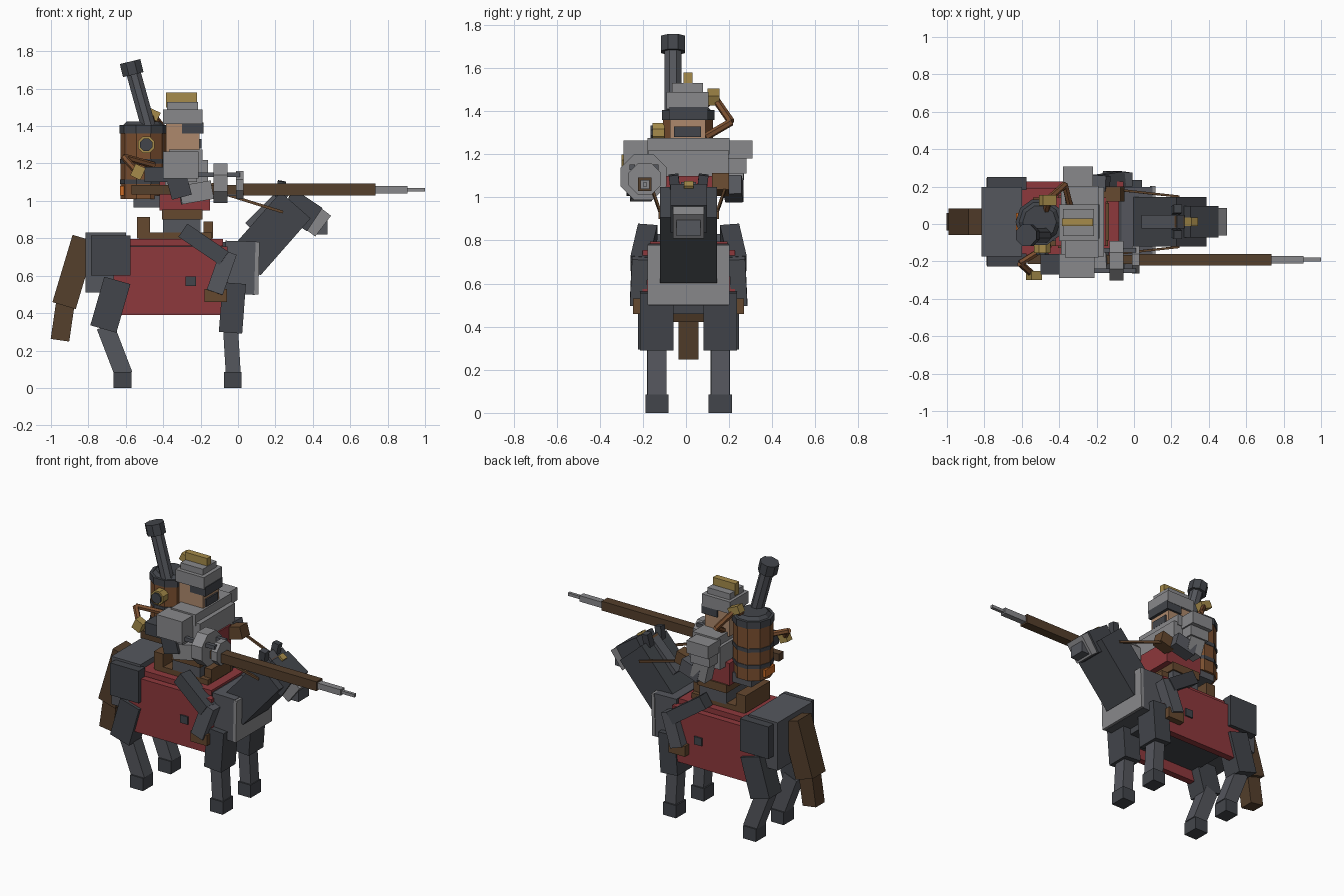
import bpy, bmesh, math
from mathutils import Vector, Matrix

if "Cube" in bpy.data.objects:
    bpy.data.objects.remove(bpy.data.objects["Cube"])

C = 0.012  # y of the mount's centre line
COL = {'dark': (.055, .06, .07), 'slate': (.09, .095, .11), 'grey': (.25, .25, .26),
       'red': (.27, .04, .045), 'brown': (.09, .05, .025), 'leather': (.13, .065, .028),
       'copper': (.2, .08, .03), 'gold': (.38, .26, .07), 'skin': (.42, .25, .15), 'ember': (.6, .15, .02)}
MATS = {}
for k, c in COL.items():
    MATS[k] = bpy.data.materials.new(k)
    MATS[k].diffuse_color = (*c, 1)


def finish(name, bm, col):
    me = bpy.data.meshes.new(name)
    bm.to_mesh(me)
    bm.free()
    me.materials.append(MATS[col])
    ob = bpy.data.objects.new(name, me)
    bpy.context.collection.objects.link(ob)
    return ob


def box(name, x, y, z, col, tilt=0):
    """Box from (min, max) ranges, tilted about its own y axis in degrees."""
    bm = bmesh.new()
    size = (x[1] - x[0], y[1] - y[0], z[1] - z[0])
    mid = Vector((sum(x) / 2, sum(y) / 2, sum(z) / 2))
    bmesh.ops.create_cube(bm, size=1, matrix=Matrix.Translation(mid)
                          @ Matrix.Rotation(math.radians(tilt), 4, 'Y') @ Matrix.Diagonal((*size, 1)))
    return finish(name, bm, col)


def frame(p, q):
    p, q = Vector(p), Vector(q)
    zax = (q - p).normalized()
    ref = Vector((0, 1, 0)) if abs(zax.y) < .95 else Vector((1, 0, 0))
    xax = ref.cross(zax).normalized()
    m = Matrix((xax, zax.cross(xax), zax)).transposed().to_4x4()
    return Matrix.Translation((p + q) / 2) @ m, (q - p).length


def bar(name, p, q, w, d, col):
    """Square bar from p to q, w wide in side view and d deep in y."""
    m, l = frame(p, q)
    bm = bmesh.new()
    bmesh.ops.create_cube(bm, size=1, matrix=m @ Matrix.Diagonal((w, d, l, 1)))
    return finish(name, bm, col)


def rod(name, p, q, r, col, n=8, r2=None):
    m, l = frame(p, q)
    bm = bmesh.new()
    bmesh.ops.create_cone(bm, cap_ends=True, segments=n, radius1=r, radius2=r2 or r, depth=l,
                          matrix=m @ Matrix.Rotation(math.pi / n, 4, 'Z'))
    return finish(name, bm, col)


def mid(h):
    return (C - h, C + h)


# Horse trunk, blanket and chest plate
box('rump', (-.815, -.60), mid(.185), (.51, .83), 'slate')
box('belly', (-.62, -.02), mid(.17), (.46, .78), 'dark')
box('chest', (-.07, .095), mid(.185), (.5, .785), 'slate', 1.5)
box('chest_plate', (.09, .112), mid(.19), (.5, .78), 'grey', 1.5)
box('blanket_top', (-.64, -.08), mid(.18), (.76, .795), 'red')

# Paired horse parts and rider legs
for s, side in ((-1, 'right'), (1, 'left')):
    def Y(a, b):
        return tuple(sorted((C + s * a, C + s * b)))
    y = C + s * .147
    box('blanket_side_' + side, (-.665, -.055), Y(.17, .215), (.39, .755), 'red')
    bar('haunch_' + side, (-.72, C + s * .17, .315), (-.645, C + s * .17, .575), .145, .13, 'dark')
    bar('hind_shank_' + side, (-.71, y, .33), (-.61, y, .07), .095, .09, 'slate')
    box('hind_hoof_' + side, (-.665, -.57), (y - .054, y + .054), (0, .085), 'dark')
    bar('front_thigh_' + side, (-.04, y, .295), (-.02, y, .56), .125, .155, 'dark')
    bar('front_shank_' + side, (-.04, y, .32), (-.025, y, .07), .08, .088, 'slate')
    box('front_hoof_' + side, (-.075, .02), (y - .054, y + .054), (0, .085), 'dark')
    box('hip_guard_' + side, (-.785, -.575), Y(.17, .24), (.60, .815), 'dark')
    bar('ear_' + side, (.22, C + s * .06, 1.02), (.235, C + s * .07, 1.105), .045, .045, 'dark')
    # rider legs, boots and stirrup studs
    bar('rider_thigh_' + side, (-.29, C + s * .19, .84), (-.07, C + s * .225, .69), .085, .09, 'dark')
    bar('rider_shin_' + side, (-.05, C + s * .225, .725), (-.125, C + s * .235, .51), .09, .075, 'slate')
    box('rider_boot_' + side, (-.18, -.058), Y(.195, .258), (.46, .53), 'leather')
    box('blanket_stud_' + side, (-.28, -.225), Y(.2, .225), (.545, .597), 'dark')
    bar('rein_' + side, (-.08, C + s * .17, 1.04), (.24, C + s * .135, .94), .015, .012, 'leather')

# Horse neck, head and tail
bar('horse_neck', (.04, C, .672), (.308, C, .977), .213, .265, 'dark')
bar('mane', (.06, C, .86), (.25, C, 1.05), .06, .07, 'slate')
bar('horse_head', (.26, C, 1.0), (.41, C, .90), .15, .17, 'dark')
bar('horse_muzzle', (.35, C, .945), (.455, C, .865), .14, .145, 'grey')
box('horse_nose', (.40, .478), mid(.055), (.82, .9), 'slate')
box('brow_gem', (.285, .325), mid(.022), (1.0, 1.07), 'gold', 35)
box('brow_strap', (.2, .25), mid(.03), (1.0, 1.06), 'leather', 40)
bar('tail_upper', (-.93, C, .44), (-.822, C, .80), .13, .14, 'brown')
bar('tail_lower', (-.952, C, .255), (-.922, C, .46), .1, .093, 'brown')

# Saddle
box('saddle_seat', (-.53, -.14), mid(.13), (.785, .83), 'leather')
box('saddle_cantle', (-.54, -.47), mid(.13), (.8, .915), 'leather')
box('saddle_pommel', (-.185, -.135), mid(.1), (.8, .89), 'leather')

# Rider body
box('hips', (-.4, -.2), mid(.13), (.82, .92), 'slate')
box('belt', (-.405, -.19), mid(.14), (.9, .955), 'leather')
box('tunic', (-.42, -.15), mid(.13), (.95, 1.1), 'red')
box('breastplate', (-.39, -.16), mid(.185), (1.07, 1.22), 'grey')
box('shoulder_yoke', (-.37, -.19), mid(.19), (1.2, 1.275), 'grey')
box('shoulder_right', (-.4, -.21), (-.29, -.16), (1.12, 1.265), 'grey')
box('shoulder_left', (-.38, -.22), (.18, .308), (1.18, 1.265), 'grey')
box('pauldron_left', (-.37, -.23), (.19, .28), (1.11, 1.2), 'grey')

# Rider head and helmet
box('face', (-.385, -.205), (-.075, .09), (1.25, 1.42), 'skin')
box('beard', (-.22, -.195), (-.055, .07), (1.28, 1.33), 'dark')
box('visor', (-.3, -.185), (-.078, .103), (1.36, 1.42), 'dark')
box('helmet_brim', (-.4, -.19), (-.09, .105), (1.41, 1.49), 'grey')
box('helmet_top', (-.38, -.215), (-.065, .08), (1.48, 1.53), 'grey')
box('helmet_crest', (-.385, -.22), (-.012, .03), (1.5, 1.58), 'gold')

# Arms
bar('upper_arm_left', (-.31, .23, 1.16), (-.27, .225, 1.0), .11, .08, 'grey')
bar('forearm_left', (-.28, .225, 1.02), (-.14, .215, 1.06), .09, .085, 'slate')
box('glove_left', (-.17, -.06), (.12, .2), (1.02, 1.1), 'leather', -15)
bar('upper_arm_right', (-.34, -.23, 1.17), (-.3, -.23, 1.02), .11, .09, 'dark')
bar('forearm_right', (-.31, -.21, 1.03), (-.14, -.2, 1.06), .1, .1, 'grey')
box('elbow_right', (-.29, -.22), (-.27, -.2), (1.1, 1.2), 'grey')

# Lance with guard, brace rods and butt
box('lance_shaft', (0, .735), (-.222, -.16), (1.03, 1.092), 'brown')
box('lance_socket', (.735, .905), (-.21, -.17), (1.04, 1.08), 'grey')
box('lance_tip', (.9, 1.0), (-.2, -.18), (1.05, 1.07), 'grey')
box('lance_butt', (-.57, 0), (-.215, -.165), (1.035, 1.085), 'brown')
rod('lance_guard', (-.132, -.197, 1.095), (-.055, -.197, 1.095), .115, 'grey')
rod('lance_collar', (-.012, -.192, 1.085), (.03, -.192, 1.085), .08, 'grey')
for dy, dz in ((-.055, .05), (.055, .05), (0, -.05)):
    bar('guard_rod', (-.24, -.195 + dy, 1.09 + dz), (.01, -.195 + dy, 1.09 + dz), .025, .025, 'slate')
box('lance_engine', (-.5, -.36), (-.27, -.16), (1.1, 1.18), 'dark')
box('engine_valve', (-.565, -.505), (-.3, -.25), (1.12, 1.19), 'gold', 25)

# Boiler on the back: barrel, hoops, firebox, gauge, chimney
BX, BY = -.505, .01
rod('boiler', (BX, BY, 1.01), (BX, BY, 1.4), .122, 'copper', 10)
for z0, z1, r in ((1.36, 1.405, .128), (1.2, 1.225, .126), (1.09, 1.115, .126)):
    rod('boiler_hoop', (BX, BY, z0), (BX, BY, z1), r, 'dark', 10)
rod('boiler_lid', (BX, BY, 1.4), (BX, BY, 1.425), .115, 'dark', 10, .09)
box('firebox_door', (-.63, -.6), (-.04, .06), (1.03, 1.08), 'ember')
box('boiler_bracket', (-.56, -.4), (-.09, .11), (.965, 1.03), 'slate')
rod('gauge_rim', (-.49, -.1, 1.3), (-.49, -.155, 1.3), .048, 'gold')
rod('gauge_face', (-.49, -.11, 1.3), (-.49, -.165, 1.3), .036, 'dark')
rod('chimney', (-.48, -.06, 1.4), (-.566, -.06, 1.71), .042, 'slate')
rod('chimney_cap', (-.56, -.06, 1.675), (-.577, -.06, 1.745), .061, 'dark')

# Steam pipes
left = [(-.47, .06, 1.4), (-.46, .13, 1.465), (-.37, .21, 1.35), (-.34, .09, 1.28)]
right = [(-.45, -.11, 1.19), (-.61, -.21, 1.235), (-.535, -.275, 1.15)]
for path in (left, right):
    for a, b in zip(path, path[1:]):
        rod('steam_pipe', a, b, .018, 'copper', 6)
box('left_pipe_joint', (-.5, -.42), (.1, .155), (1.44, 1.49), 'gold', 25)

for m in bpy.data.materials:
    if m.users and not m.is_grease_pencil:
        m.use_nodes = True
        m.node_tree.nodes["Principled BSDF"].inputs["Base Color"].default_value = m.diffuse_color
